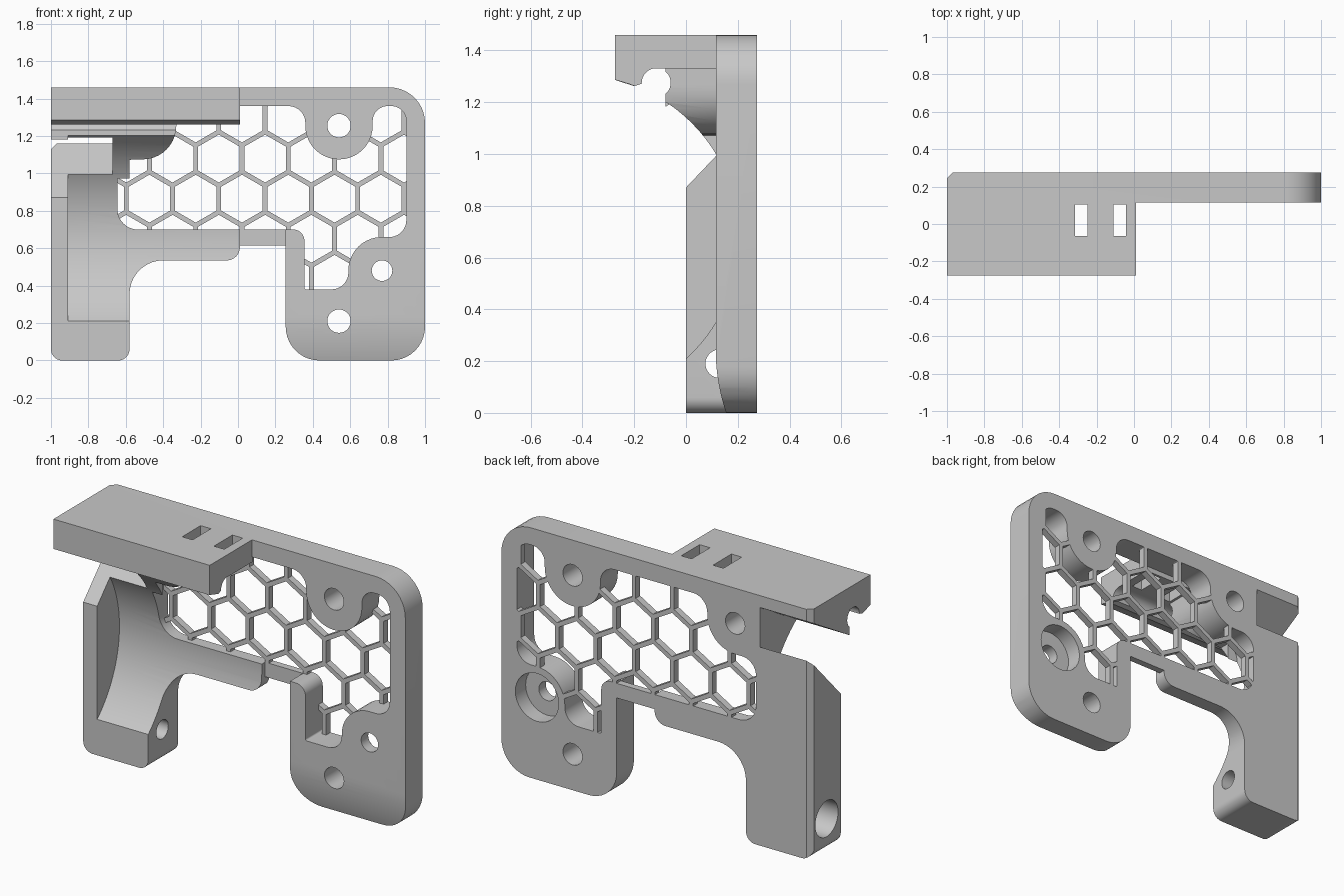
import bpy, bmesh
from math import cos, sin, pi, sqrt, tan, acos
from mathutils import Vector

if "Cube" in bpy.data.objects:
    bpy.data.objects.remove(bpy.data.objects["Cube"], do_unlink=True)

grey = bpy.data.materials.new("plain grey")
grey.use_nodes = True
grey.diffuse_color = (0.58, 0.58, 0.58, 1)
grey.node_tree.nodes["Principled BSDF"].inputs["Base Color"].default_value = (0.58, 0.58, 0.58, 1)


def rounded(corners, steps=10):
    """Polygon with each corner (u, v, radius) replaced by a tangent arc."""
    out = []
    for i, (u, v, r) in enumerate(corners):
        p = Vector((u, v))
        if r == 0:
            out.append(p)
            continue
        a = (Vector(corners[i - 1][:2]) - p).normalized()
        b = (Vector(corners[(i + 1) % len(corners)][:2]) - p).normalized()
        half = acos(a.dot(b)) / 2
        centre = p + (a + b).normalized() * r / sin(half)
        start = p + a * r / tan(half) - centre
        end = p + b * r / tan(half) - centre
        sweep = pi / 2 - half
        for k in range(steps + 1):
            t = 0.5 + 0.5 * tan((2 * k / steps - 1) * sweep) / tan(sweep)
            out.append(centre + start.lerp(end, t).normalized() * r)
    return out


def circle(u, v, r, n=32, turn=0.0):
    return [(u + r * cos(2 * pi * i / n + turn), v + r * sin(2 * pi * i / n + turn)) for i in range(n)]


def prism(name, axis, lo, hi, *loops):
    """Extrude flat loops along an axis; the loop plane is the other two axes in order."""
    place = {"x": lambda u, v, w: (w, u, v),
             "y": lambda u, v, w: (u, w, v),
             "z": lambda u, v, w: (u, v, w)}[axis]
    bm = bmesh.new()
    for loop in loops:
        a = [bm.verts.new(place(p[0], p[1], lo)) for p in loop]
        b = [bm.verts.new(place(p[0], p[1], hi)) for p in loop]
        bm.faces.new(a)
        bm.faces.new(b[::-1])
        for i in range(len(a)):
            j = (i + 1) % len(a)
            bm.faces.new((a[j], a[i], b[i], b[j]))
    bmesh.ops.recalc_face_normals(bm, faces=bm.faces)
    mesh = bpy.data.meshes.new(name)
    bm.to_mesh(mesh)
    bm.free()
    mesh.materials.append(grey)
    obj = bpy.data.objects.new(name, mesh)
    bpy.context.collection.objects.link(obj)
    return obj


def combine(target, tool, operation="DIFFERENCE"):
    mod = target.modifiers.new("combine", "BOOLEAN")
    mod.operation = operation
    mod.solver = "EXACT"
    mod.object = tool
    bpy.context.view_layer.objects.active = target
    bpy.ops.object.modifier_apply(modifier=mod.name)
    bpy.data.objects.remove(tool, do_unlink=True)


def box(u0, u1, v0, v1):
    return [(u0, v0), (u1, v0), (u1, v1), (u0, v1)]


FRONT, BACK, MESH_FRONT = 0.115, 0.275, 0.235

# Outline of the plate and of its large window around the screw bosses
outline = rounded([(-1, 0, .06), (-.58, 0, .06), (-.58, .535, .18), (.01, .535, .07),
                   (.01, .615, 0), (.255, .615, 0), (.255, 0, .18), (1, 0, .18),
                   (1, 1.46, .19), (-1, 1.46, 0)])
window = rounded([(-.645, .7, .11), (.355, .7, .06), (.355, .38, .01), (.59, .38, .09),
                  (.59, .66, .179), (.9, .66, .09), (.9, 1.36, .08), (.72, 1.36, .08),
                  (.72, 1.075, .179), (.36, 1.075, .179), (.36, 1.36, .09),
                  (-.33, 1.36, .09), (-.33, 1.075, .179), (-.645, 1.075, .09)])

# Main plate
bracket = prism("bracket_body", "y", FRONT, BACK, outline)
combine(bracket, prism("window_cutter", "y", 0, .4, window))

# Boss block behind the rod channel
lump = prism("boss_block", "y", -.08, .13, box(-1, -.33, 1.0, 1.4))
combine(lump, prism("window_cutter", "y", -.3, .4, window))
combine(bracket, lump, "UNION")

# Thick left leg
leg = rounded([(-1, 0, .06), (-.58, 0, .06), (-.58, 1.1, 0), (-1, 1.1, 0)])
combine(bracket, prism("left_leg", "y", 0, .13, leg), "UNION")

# Top flange with hooked lip
flange = [(-.275, 1.46), (-.275, 1.286), (-.2, 1.262), (-.17, 1.272),
          (-.115, 1.28), (-.115, 1.33), (.12, 1.33), (.12, 1.46)]
combine(bracket, prism("top_flange", "x", -1, .01, flange), "UNION")

# Large bore, rod channel, and slanted gap at the upper left
combine(bracket, prism("bore", "x", -.91, .02, circle(-.423, .675, .629, 96)))
combine(bracket, prism("rod_channel", "x", -1.1, .1, circle(-.115, 1.275, .056)))
combine(bracket, prism("slanted_gap", "x", -1.1, -.67,
                       [(.3, 1.405), (-.1, 1.17), (-.1, .765), (.3, 1.186)]))

# Back edge chamfer, thin bridge and swept toe of the right leg
combine(bracket, prism("chamfer", "z", -.1, 1.6, [(-1.01, .235), (-.96, .285), (-1.01, .285)]))
combine(bracket, prism("bridge_recess", "y", 0, MESH_FRONT, box(.01, .255, .5, .705)))
toe = [(FRONT + .04 * (k / 10) ** 2, .24 * (1 - k / 10)) for k in range(11)]
combine(bracket, prism("toe_sweep", "x", .2, 1.1, [(.1, .24)] + toe + [(.157, -.02), (.1, -.02)]))

# Screw holes through the plate, and the counterbore at the back
for u, v, r, depth in [(.54, 1.255, .0625, 0), (.54, .21, .0625, 0), (.77, .48, .055, 0),
                       (-.51, 1.255, .0625, 0), (.77, .48, .14, .18)]:
    combine(bracket, prism("hole", "y", depth, .4, circle(u, v, r)))

# Cross hole and counterbore in the left leg
combine(bracket, prism("cross_hole", "x", -1.1, -.5, circle(.13, .19, .055)))
combine(bracket, prism("cross_counterbore", "x", -1.1, -.8, circle(.13, .19, .105)))

# Two tie slots in the flange
for u in (-.315, -.11):
    combine(bracket, prism("tie_slot", "z", 1.2, 1.6, box(u, u + .067, -.065, .105)))

# Honeycomb panel filling the window
pitch = .2475
cells = []
for row in range(-3, 4):
    for col in range(-5, 5):
        u = .145 + pitch * (col + .5 + (row % 2) / 2)
        cells.append(circle(u, .865 + row * pitch * sqrt(3) / 2, .128, 6, pi / 6))
honeycomb = prism("honeycomb_panel", "y", MESH_FRONT, BACK, window)
combine(honeycomb, prism("cell_cutter", "y", .1, .4, *cells))

# Smooth curved walls, keep edges crisp
for obj in (bracket, honeycomb):
    bpy.ops.object.select_all(action="DESELECT")
    obj.select_set(True)
    bpy.context.view_layer.objects.active = obj
    bpy.ops.object.shade_smooth_by_angle(angle=pi / 6)
